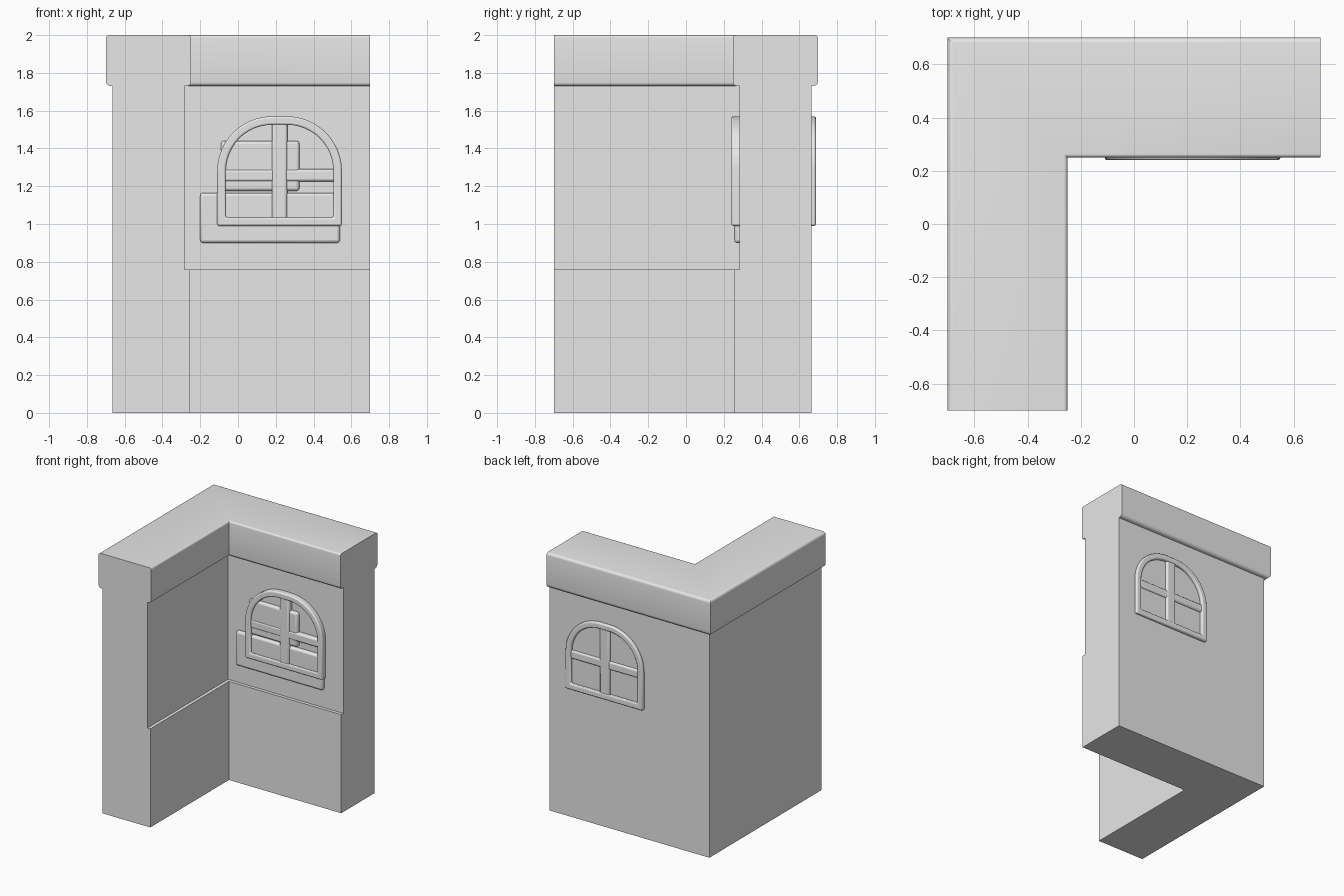
import bpy, bmesh, math

if "Cube" in bpy.data.objects:
    bpy.data.objects.remove(bpy.data.objects["Cube"], do_unlink=True)

grey = bpy.data.materials.new("stone_grey")
grey.use_nodes = True
grey.diffuse_color = (0.8, 0.8, 0.8, 1)
grey.node_tree.nodes["Principled BSDF"].inputs["Base Color"].default_value = (0.8, 0.8, 0.8, 1)

END = 0.70      # open ends of both legs
WIN_X = 0.22    # window centre


def finish(name, bm, bevel=0):
    bmesh.ops.recalc_face_normals(bm, faces=bm.faces)
    mesh = bpy.data.meshes.new(name)
    bm.to_mesh(mesh)
    bm.free()
    obj = bpy.data.objects.new(name, mesh)
    bpy.context.collection.objects.link(obj)
    mesh.materials.append(grey)
    if bevel:
        mod = obj.modifiers.new("rounded_edges", "BEVEL")
        mod.width, mod.segments, mod.limit_method = bevel, 3, "ANGLE"
        mod.angle_limit = math.radians(40)
    bpy.ops.object.select_all(action="DESELECT")
    obj.select_set(True)
    bpy.context.view_layer.objects.active = obj
    bpy.ops.object.shade_smooth_by_angle(angle=math.radians(35))
    return obj


def bridge(bm, rings):
    """Join neighbouring closed rings of vertices with quads."""
    for a, b in zip(rings, rings[1:]):
        for i in range(len(a)):
            j = (i + 1) % len(a)
            bm.faces.new((a[i], a[j], b[j], b[i]))


def corner_sweep(name, profile):
    """Sweep an (offset, height) profile round the L with a mitred corner."""
    bm = bmesh.new()
    rings = [[bm.verts.new(p) for p in ring] for ring in (
        [(END, d, z) for d, z in profile],
        [(-d, d, z) for d, z in profile],
        [(-d, -END, z) for d, z in profile])]
    bridge(bm, rings)
    bm.faces.new(rings[0])
    bm.faces.new(rings[2])
    return finish(name, bm)


def rounded(x0, x1, z0, z1, radii, steps=5):
    """Rectangle outline with a radius for each corner, from lower left."""
    pts = []
    corners = ((x0, z0, 1, 1), (x1, z0, -1, 1), (x1, z1, -1, -1), (x0, z1, 1, -1))
    for k, (x, z, sx, sz) in enumerate(corners):
        r = radii[k]
        for i in range(steps + 1 if r else 1):
            a = math.pi * (1 + k / 2 + i / steps / 2)
            pts.append((x + sx * r + r * math.cos(a), z + sz * r + r * math.sin(a)))
    return pts


def box(name, x0, x1, y0, y1, z0, z1, bevel):
    bm = bmesh.new()
    bmesh.ops.create_cube(bm, size=1)
    for v in bm.verts:
        v.co = (x1 if v.co.x > 0 else x0, y1 if v.co.y > 0 else y0,
                z1 if v.co.z > 0 else z0)
    return finish(name, bm, bevel)


def window(side, face, wall):
    """Arched frame with crossing bars; face is the outermost y."""
    inward = 1 if wall > face else -1
    back = wall + 0.02 * inward
    outlines = [rounded(WIN_X - 0.33 + t, WIN_X + 0.33 - t, 0.99 + t, 1.57 - t,
                        (0, 0, 0.29 - t, 0.29 - t), 12) for t in (0, 0.045)]
    bm = bmesh.new()
    outer, inner = outlines
    rings = [[bm.verts.new((x, y, z)) for x, z in line]
             for line, y in ((outer, back), (outer, face), (inner, face), (inner, back))]
    bridge(bm, rings + rings[:1])
    finish(side + "_window_frame", bm, 0.01)
    for name, depth, half_x, z0, z1 in (
            ("upright_bar", 0.006, 0.041, 1.01, 1.55),
            ("cross_bar", 0.01, 0.31, 1.225, 1.29)):
        ys = sorted((face + depth * inward, back))
        box(side + "_window_" + name, WIN_X - half_x, WIN_X + half_x, *ys, z0, z1, 0.014)


# L-shaped wall with a shallow recess on the inner faces
corner_sweep("corner_wall", [(0.258, 0), (0.665, 0), (0.665, 1.75),
                             (0.283, 1.75), (0.283, 0.76), (0.258, 0.76)])

# Rounded coping along the top
corner_sweep("wall_coping", rounded(0.25, 0.70, 1.73, 2.0, (0.02, 0.028, 0.02, 0.014)))

# Raised stones behind the inner window
box("lower_stone", -0.20, 0.54, 0.255, 0.30, 0.90, 1.165, 0.016)
box("upper_stone", -0.09, 0.325, 0.255, 0.30, 1.175, 1.44, 0.016)

# Matching windows on the inner and outer faces
window("inner", 0.24, 0.283)
window("outer", 0.688, 0.665)
